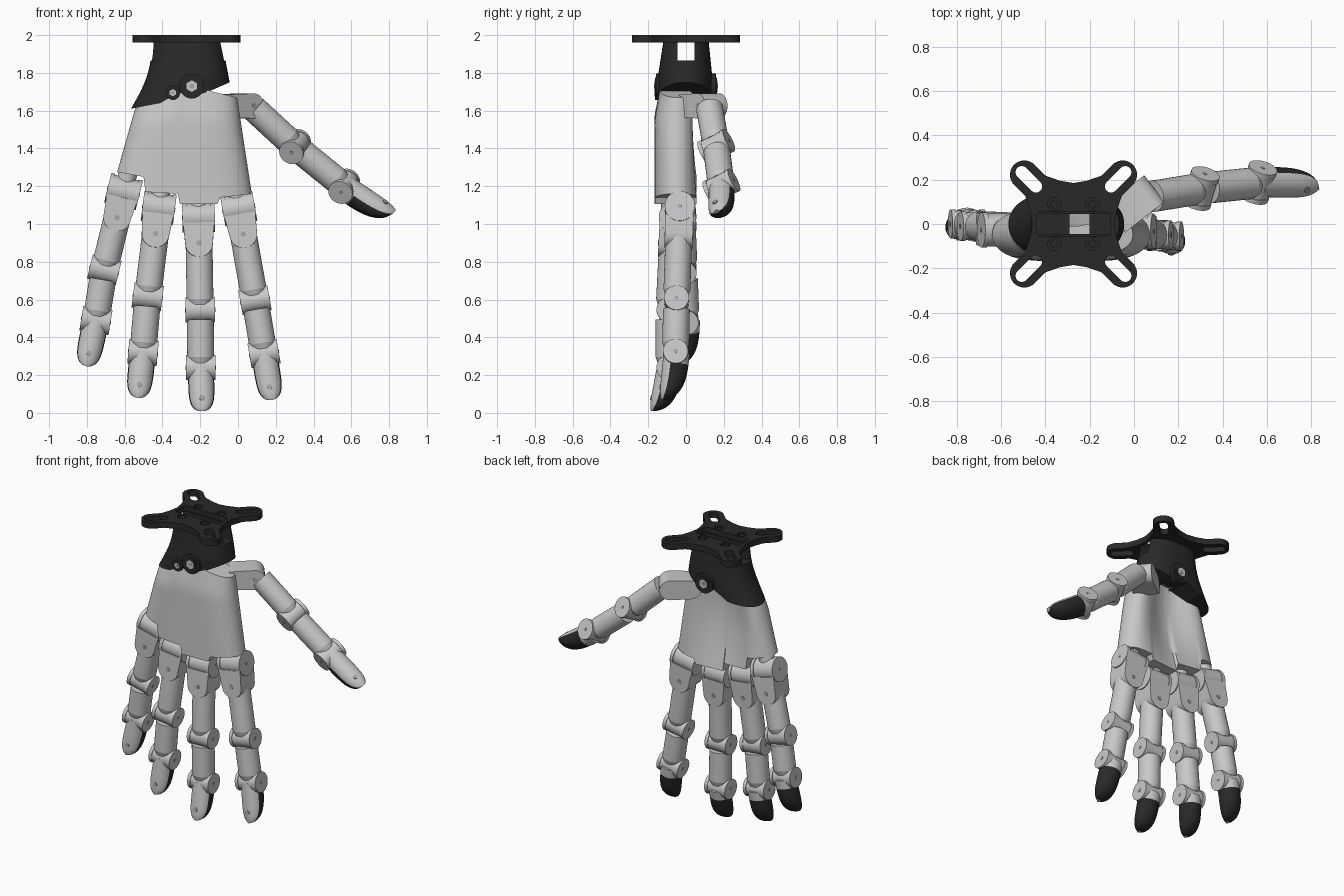
import bpy, bmesh, math
from mathutils import Matrix, Vector

cube = bpy.data.objects.get("Cube")
if cube:
    bpy.data.objects.remove(cube, do_unlink=True)


def material(name, c):
    m = bpy.data.materials.new(name)
    m.use_nodes = True
    m.diffuse_color = (*c, 1)
    m.node_tree.nodes["Principled BSDF"].inputs["Base Color"].default_value = (*c, 1)
    return m


MATS = [material("light_grey", (0.58, 0.58, 0.59)),
        material("black_rubber", (0.022, 0.022, 0.022)),
        material("screw_grey", (0.38, 0.38, 0.38))]
LIGHT, BLACK, SCREW = 0, 1, 2
RX, RY = Matrix.Rotation(math.pi / 2, 4, 'X'), Matrix.Rotation(math.pi / 2, 4, 'Y')
T = Matrix.Translation


def finish(bm, name):
    bmesh.ops.recalc_face_normals(bm, faces=bm.faces)
    me = bpy.data.meshes.new(name)
    bm.to_mesh(me)
    bm.free()
    for m in MATS:
        me.materials.append(m)
    ob = bpy.data.objects.new(name, me)
    bpy.context.collection.objects.link(ob)
    smooth(ob)
    return ob


def smooth(ob):
    bpy.ops.object.select_all(action='DESELECT')
    ob.select_set(True)
    bpy.context.view_layer.objects.active = ob
    bpy.ops.object.shade_smooth_by_angle(angle=math.radians(35))


def cyl(bm, M, r, depth, mat=LIGHT, segs=32, r2=None):
    """Cylinder along local z, centred on M."""
    res = bmesh.ops.create_cone(bm, cap_ends=True, segments=segs, radius1=r,
                                radius2=r if r2 is None else r2, depth=depth, matrix=M)
    for f in {f for v in res["verts"] for f in v.link_faces}:
        f.material_index = mat


def prism(bm, pts, M, depth, mat=LIGHT):
    """2D outline in local xy, extruded along local z, centred on M."""
    rings = [[bm.verts.new(M @ Vector((x, y, s * depth / 2))) for x, y in pts] for s in (-1, 1)]
    n = len(pts)
    faces = [bm.faces.new(r) for r in rings]
    faces += [bm.faces.new((rings[0][i], rings[0][(i + 1) % n], rings[1][(i + 1) % n], rings[1][i]))
              for i in range(n)]
    for f in faces:
        f.material_index = mat


def arc(cx, cy, r, a0, a1, n=14):
    return [(cx + r * math.cos(math.radians(a0 + (a1 - a0) * i / n)),
             cy + r * math.sin(math.radians(a0 + (a1 - a0) * i / n))) for i in range(n + 1)]


def cut(ob, bm):
    """Subtract the closed shapes in bm from the object."""
    cutter = finish(bm, "cutter")
    cutter.hide_render = True
    mod = ob.modifiers.new("cut", 'BOOLEAN')
    mod.operation, mod.solver, mod.object = 'DIFFERENCE', 'EXACT', cutter
    bpy.context.view_layer.objects.active = ob
    bpy.ops.object.modifier_apply(modifier=mod.name)
    bpy.data.objects.remove(cutter, do_unlink=True)
    smooth(ob)


def at(line, u):
    """Point on a polyline at fraction u of its x range."""
    x = line[0][0] + u * (line[-1][0] - line[0][0])
    for (xa, za), (xb, zb) in zip(line, line[1:]):
        if x <= xb + 1e-9:
            return x, za + (zb - za) * (x - xa) / (xb - xa)
    return line[-1]


def shell(name, top, bottom, y_front, y_back, bow, mat):
    """Solid between two outlines, with front and back depth given by u and v."""
    us = {round((1 - math.cos(math.pi * i / 36)) / 2, 4) for i in range(37)}
    us |= {round((p[0] - l[0][0]) / (l[-1][0] - l[0][0]), 4) for l in (top, bottom) for p in l}
    us, rows, bm, loops = sorted(us), 14, bmesh.new(), []
    for j in range(rows + 1):
        v = j / rows
        pts = []
        for u in us:
            (xa, za), (xb, zb) = at(top, u), at(bottom, u)
            pts.append((xa + (xb - xa) * v + bow * math.sin(math.pi * v) * (1 - u), za + (zb - za) * v, u))
        loop = [bm.verts.new((x, y_front(u, v), z)) for x, z, u in pts]
        loop += [bm.verts.new((x, y_back(u, v), z)) for x, z, u in reversed(pts[1:-1])]
        loops.append(loop)
    n, k = len(loops[0]), len(us)
    for a, b in zip(loops, loops[1:]):
        for i in range(n):
            bm.faces.new((a[i], a[(i + 1) % n], b[(i + 1) % n], b[i]))
    for loop in (loops[0], loops[-1]):
        for i in range(k - 1):
            quad = [loop[i], loop[i + 1], loop[(n - i - 1) % n], loop[(n - i) % n]]
            bm.faces.new(list(dict.fromkeys(quad)))
    for f in bm.faces:
        f.material_index = mat
    return finish(bm, name)


def edge(u, p):
    return math.sqrt(max(0, 1 - abs(2 * u - 1) ** p))


def hollow(u, v):
    """Dip of the palm, deepest just below the wrist."""
    return math.sin(math.pi * u) ** 2 * (0.03 + 0.06 * math.sin(math.pi * (0.25 + 0.75 * v)))


# Palm: rounded front, hollow back, stepped lower edge
shell("palm",
      [(-0.545, 1.61), (-0.41, 1.66), (-0.34, 1.71), (-0.175, 1.71), (-0.005, 1.67)],
      [(-0.64, 1.275), (-0.5, 1.25), (-0.49, 1.17), (-0.318, 1.16), (-0.307, 1.105),
       (-0.11, 1.105), (-0.095, 1.14), (0.073, 1.16)],
      lambda u, v: -0.05 - edge(u, 4) * (0.088 + 0.03 * min(1, v * 4)),
      lambda u, v: -0.05 + edge(u, 4) * (0.112 + 0.012 * v - hollow(u, v)),
      0.0, LIGHT)

# Wrist housing with side window and central shaft
wrist = shell("wrist_housing",
              [(-0.455, 1.965), (-0.085, 1.965)],
              [(-0.567, 1.61), (-0.41, 1.64), (-0.36, 1.67), (-0.31, 1.695), (-0.24, 1.68),
               (-0.17, 1.695), (-0.044, 1.75)],
              lambda u, v: -edge(u, 3) * (0.12 + 0.03 * min(1, v * 1.4)),
              lambda u, v: edge(u, 3) * (0.12 + 0.02 * min(1, v * 1.4)),
              0.03, BLACK)
for x, z, sx, sz in ((-0.275, 1.925, 1.0, 0.12), (-0.245, 1.8, 0.09, 0.6)):
    bm = bmesh.new()
    bmesh.ops.create_cube(bm, size=1, matrix=T((x, 0, z)) @ Matrix.Diagonal((sx, 0.09, sz, 1)))
    for f in bm.faces:
        f.material_index = BLACK
    cut(wrist, bm)

# Wrist axle and stop pin, on both faces: raised rings around the nuts
bm = bmesh.new()
for s in (-1, 1):
    cyl(bm, T((-0.245, s * 0.137, 1.73)) @ RX, 0.066, 0.046, BLACK)
    cyl(bm, T((-0.245, s * 0.142, 1.73)) @ RX, 0.046, 0.046, BLACK)
    cyl(bm, T((-0.245, s * 0.145, 1.73)) @ RX, 0.031, 0.046, LIGHT, 6)
    cyl(bm, T((-0.245, s * 0.147, 1.73)) @ RX, 0.013, 0.046, SCREW, 12)
cyl(bm, T((-0.345, -0.138, 1.695)) @ RX, 0.038, 0.05, BLACK)
cyl(bm, T((-0.345, -0.143, 1.695)) @ RX, 0.019, 0.046, LIGHT, 6)
cyl(bm, T((-0.345, -0.145, 1.695)) @ RX, 0.009, 0.046, SCREW, 12)
finish(bm, "wrist_axle")

# Mounting plate: four rounded arms with slots
quarter = [(0.185, 0), (0.195, 0.06), (0.218, 0.126)] + arc(0.222, 0.222, 0.065, -45, 135) \
    + [(0.126, 0.218), (0.06, 0.195)]
outline = []
for q in range(4):
    c, s = round(math.cos(q * math.pi / 2)), round(math.sin(q * math.pi / 2))
    outline += [(x * c - y * s, x * s + y * c) for x, y in quarter]
bm = bmesh.new()
prism(bm, outline, T((-0.273, 0, 1.98)), 0.04, BLACK)
plate = finish(bm, "mounting_plate")
bm, bolts = bmesh.new(), bmesh.new()
for q in range(4):
    M = T((-0.273, 0, 1.98)) @ Matrix.Rotation(math.pi / 4 + q * math.pi / 2, 4, 'Z')
    prism(bm, arc(0.33, 0, 0.028, -90, 90) + arc(0.24, 0, 0.028, 90, 270), M, 0.1, BLACK)
    p = (-0.273 + 0.086 * (1 if q % 2 else -1), 0.088 * (1 if q // 2 else -1))
    cyl(bm, T((*p, 2.0)), 0.03, 0.04, BLACK)
    cyl(bolts, T((*p, 1.985)), 0.018, 0.02, BLACK)
box = arc(0.15, 0.04, 0.015, 0, 90, 4) + arc(-0.15, 0.04, 0.015, 90, 180, 4) \
    + arc(-0.15, -0.04, 0.015, 180, 270, 4) + arc(0.15, -0.04, 0.015, 270, 360, 4)
prism(bm, box, T((-0.273, 0, 1.98)), 0.1, BLACK)
cut(plate, bm)
finish(bolts, "plate_bolts")


def frame(a, b, pad):
    """Local z runs from a to b, local y faces the gripping side."""
    z = (b - a).normalized()
    y = (pad - z * pad.dot(z)).normalized()
    return T(a) @ Matrix((y.cross(z), y, z)).transposed().to_4x4()


def hinge(bm, M, r, half):
    cyl(bm, M @ RY, r * 0.94, half * 2 - 0.01)
    for s in (-1, 1):
        cyl(bm, M @ T((s * (half - 0.011), 0, 0)) @ RY, r, 0.022)
        cyl(bm, M @ T((s * half, 0, 0)) @ RY, 0.011, 0.004, SCREW, 12)


def segment(name, a, b, pad, start, r=0.071):
    """Phalanx tube with a tapered collar and the hinge at its far end."""
    M, length = frame(a, b, pad), (b - a).length
    bm = bmesh.new()
    end = length - 0.055
    cyl(bm, M @ T((0, 0, (start + end) / 2)), r, end - start)
    cyl(bm, M @ T((0, 0, end + 0.015)), r, 0.03, r2=r * 0.85)
    hinge(bm, M @ T((0, 0, length)), 0.066, 0.078)
    finish(bm, name)


def fingertip(name, a, b, pad):
    """Rounded tip: hard shell in front, rubber pad behind."""
    M, length, n = frame(a, b, pad), (b - a).length, 32
    bm, rings = bmesh.new(), []
    ts = [math.sin(math.pi / 2 * i / 20) for i in range(20)] + [0.9995]
    for t in ts:
        w = 0.069 * math.sqrt(1 - t ** 6)
        back = -0.064 + 0.138 * math.sqrt(1 - t ** 3.4)
        front = -0.064 + 0.012 * t ** 8
        c, d = (front + back) / 2, (back - front) / 2
        rings.append([bm.verts.new(M @ Vector((w * math.cos(g), c + d * math.sin(g), t * length)))
                      for g in (2 * math.pi * i / n for i in range(n))])
    for t, p, q in zip(ts, rings, rings[1:]):
        for i in range(n):
            f = bm.faces.new((p[i], p[(i + 1) % n], q[(i + 1) % n], q[i]))
            y = (M.inverted() @ f.calc_center_median()).y
            f.material_index = BLACK if t > 0.2 and y > -0.012 - 0.03 * t else LIGHT
    bm.faces.new(rings[0])
    bm.faces.new(rings[-1])
    cyl(bm, M @ T((0, -0.063, length - 0.07)) @ RX, 0.014, 0.008, SCREW, 12)
    finish(bm, name)


def knuckle(name, top, j2, pad):
    """Base hinge with a round-ended tongue carrying a screw on each face."""
    M = frame(top, j2, pad) @ T((0, 0, 0.08))
    bm = bmesh.new()
    cyl(bm, M @ T((0, 0, -0.06)), 0.05, 0.08)
    hinge(bm, M, 0.08, 0.086)
    prism(bm, [(-0.083, 0.03), (0.083, 0.03)] + arc(0, 0.14, 0.073, 0, 180), M @ RX, 0.148)
    for s in (-1, 1):
        cyl(bm, M @ T((0, s * 0.073, 0.14)) @ RX, 0.014, 0.008, SCREW, 12)
    finish(bm, name)


# Fingers: base, two hinges and end point
FINGERS = {
    "little": ((-0.587, -0.03, 1.25), (-0.708, -0.01, 0.757), (-0.752, 0.0, 0.49), (-0.803, -0.01, 0.245)),
    "ring": ((-0.41, -0.05, 1.165), (-0.478, -0.07, 0.615), (-0.503, -0.07, 0.32), (-0.53, -0.09, 0.075)),
    "middle": ((-0.21, -0.06, 1.115), (-0.2, -0.09, 0.545), (-0.197, -0.09, 0.24), (-0.19, -0.135, 0.0)),
    "index": ((-0.01, -0.03, 1.16), (0.09, -0.05, 0.597), (0.138, -0.055, 0.315), (0.18, -0.08, 0.063)),
}
for name, pts in FINGERS.items():
    top, j2, j3, end = map(Vector, pts)
    pad = Vector((0, 1, 0))
    knuckle(name + "_knuckle", top, j2, pad)
    segment(name + "_proximal", top, j2, pad, 0.19)
    segment(name + "_middle_phalanx", j2, j3, pad, 0.05)
    fingertip(name + "_tip", j3, end, pad)

# Thumb: swivel base, two phalanges and tip
base, j2, j3, end = map(Vector, ((0.085, 0.125, 1.61), (0.302, 0.16, 1.41), (0.562, 0.187, 1.2), (0.808, 0.185, 1.032)))
pad = Vector((-0.49, 0.47, -0.64))
swivel = T((0.04, 0.12, 1.625)) @ Matrix.Rotation(math.radians(38), 4, 'Z')
bm = bmesh.new()
prism(bm, arc(0, 0, 0.066, -90, 90) + arc(-0.13, 0, 0.062, 90, 270), swivel @ RX, 0.15)
cyl(bm, swivel @ T((0, -0.074, 0)) @ RX, 0.014, 0.008, SCREW, 12)
finish(bm, "thumb_base")
segment("thumb_proximal", base, j2, pad, 0.0)
segment("thumb_middle_phalanx", j2, j3, pad, 0.05)
fingertip("thumb_tip", j3, end, pad)
